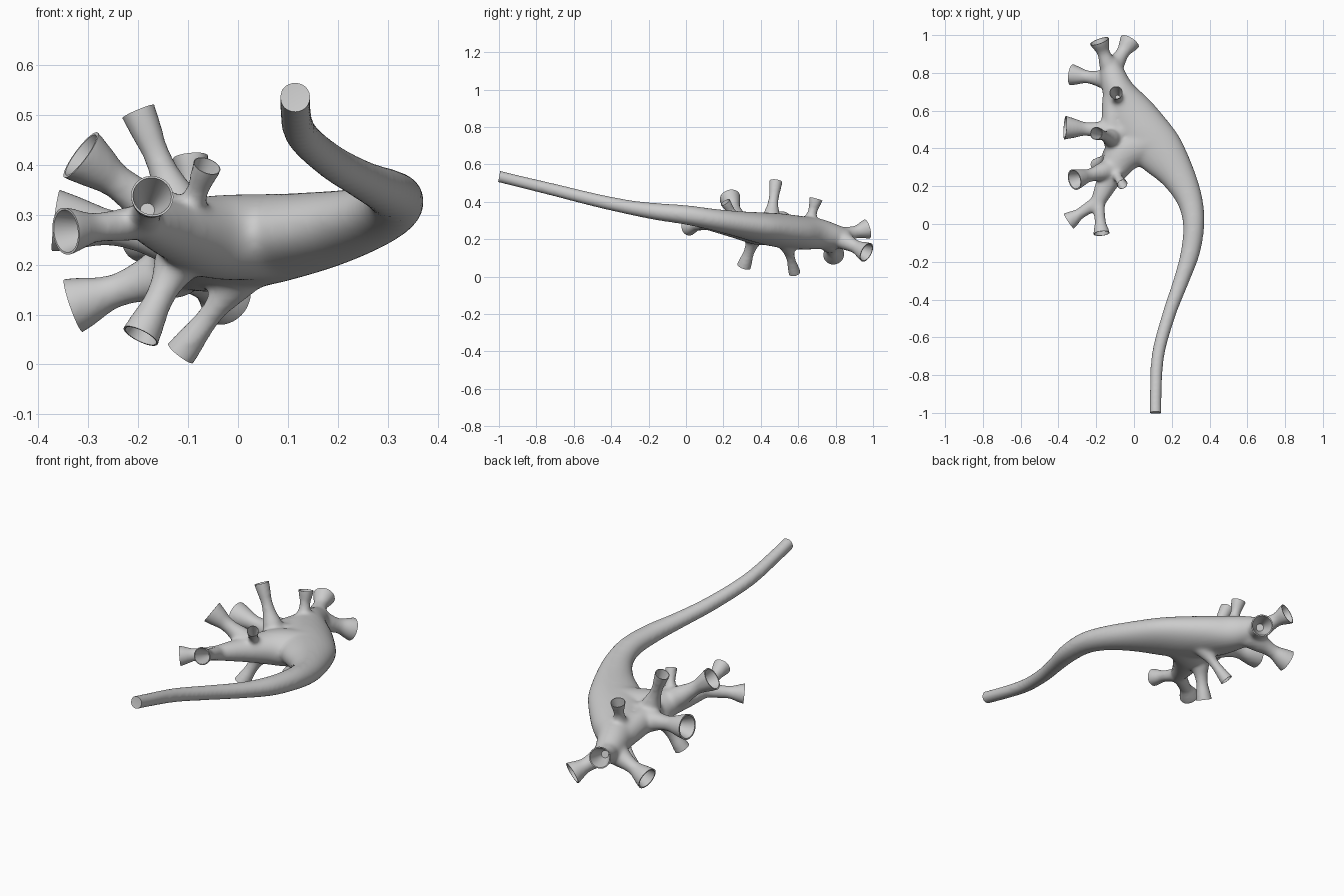
import bpy, bmesh, math
from mathutils import Vector

if "Cube" in bpy.data.objects:
    bpy.data.objects.remove(bpy.data.objects["Cube"])

SEG = 28


def ring(bm, c, side, up, a, b):
    return [bm.verts.new(c + side * (a * math.cos(2 * math.pi * i / SEG))
                         + up * (b * math.sin(2 * math.pi * i / SEG))) for i in range(SEG)]


def skin(bm, rings):
    faces = [bm.faces.new(rings[0][::-1]), bm.faces.new(rings[-1])]
    for r, s in zip(rings, rings[1:]):
        for i in range(SEG):
            j = (i + 1) % SEG
            faces.append(bm.faces.new((r[i], r[j], s[j], s[i])))
    bmesh.ops.recalc_face_normals(bm, faces=faces)


def frame(t):
    side = t.cross(Vector((0, 0, 1)))
    side = side.normalized() if side.length > 0.05 else Vector((1, 0, 0))
    return side, side.cross(t).normalized()


def spline(pts, steps=6):
    p = [Vector(q) for q in pts]
    p = [p[0] * 2 - p[1]] + p + [p[-1] * 2 - p[-2]]
    out = []
    for a, b, c, d in zip(p, p[1:], p[2:], p[3:]):
        for k in range(steps):
            t = k / steps
            out.append(0.5 * (2 * b + (c - a) * t + (2 * a - 5 * b + 4 * c - d) * t * t
                              + (3 * b - a - 3 * c + d) * t ** 3))
    return out + [p[-2]]


def tube(bm, pts):
    # each point: x, y, z, half width, half height
    s = spline(pts)
    rings = []
    for i, q in enumerate(s):
        t = (s[min(i + 1, len(s) - 1)] - s[max(i - 1, 0)])
        t = Vector(t[:3]).normalized()
        side, up = frame(t)
        rings.append(ring(bm, Vector(q[:3]), side, up, q[3], q[4]))
    skin(bm, rings)


def cutter(bm, tip, axis, r, depth):
    # flat trim disc outside the rim, hollow cone inside it
    side, up = frame(axis)
    prof = [(0.07, 1.4), (0, 1.4), (0, 0.86), (-depth * 0.5, 0.6), (-depth, 0.32)]
    skin(bm, [ring(bm, tip + axis * h, side, up, r * k, r * k) for h, k in prof])


def to_object(bm, name):
    me = bpy.data.meshes.new(name)
    bm.to_mesh(me)
    bm.free()
    ob = bpy.data.objects.new(name, me)
    bpy.context.collection.objects.link(ob)
    return ob


body, cuts = bmesh.new(), bmesh.new()

# long duct widening into the flattened basin
tube(body, [(.115, -1.05, .548, .032, .032), (.115, -.9, .511, .032, .032),
            (.128, -.69, .46, .034, .034), (.185, -.48, .408, .036, .036),
            (.25, -.3, .37, .042, .039), (.298, -.15, .347, .051, .046),
            (.316, 0, .33, .057, .052), (.294, .13, .308, .069, .057),
            (.23, .26, .285, .094, .067), (.14, .38, .265, .13, .08),
            (.05, .48, .25, .142, .09), (-.03, .6, .236, .125, .09),
            (-.085, .71, .228, .085, .082), (-.115, .8, .215, .066, .064),
            (-.125, .87, .205, .045, .045)])
cutter(cuts, Vector((.115, -1, .533)), Vector((0, -.98, .2)).normalized(), .045, .002)

# webbed inner edge of the basin, between the cups
tube(body, [(-.04, .33, .262, .06, .055), (-.09, .42, .26, .065, .065),
            (-.11, .52, .255, .06, .065), (-.105, .63, .24, .065, .065), (-.1, .74, .225, .06, .06)])

# lower main branch
tube(body, [(.1, .44, .258, .1, .085), (-.04, .38, .255, .1, .085),
            (-.12, .26, .268, .068, .062), (-.175, .15, .282, .046, .044),
            (-.2, .09, .288, .033, .033)])

# flared cups: start, tip, neck radius, rim radius, base widening
cups = [
    ((-.115, .82, .205), (-.022, .965, .13), .037, .057, 1.4),
    ((-.13, .82, .215), (-.183, .968, .255), .035, .055, 1.4),
    ((-.11, .76, .195), (-.33, .79, .118), .035, .058, 1.7),
    ((-.06, .49, .25), (-.365, .51, .288), .037, .064, 2),
    ((-.1, .45, .27), (-.2, .48, .507), .028, .037, 2),
    ((-.08, .65, .25), (-.095, .695, .415), .026, .038, 2),
    ((-.12, .29, .275), (-.315, .235, .42), .036, .058, 1.6),
    ((-.11, .29, .275), (-.062, .21, .398), .024, .031, 1.6),
    ((-.1, .38, .25), (-.195, .31, .057), .03, .04, 1.9),
    ((.03, .53, .21), (-.115, .58, .022), .025, .034, 2),
    ((-.19, .12, .285), (-.345, .015, .267), .031, .05, 1.15),
    ((-.19, .12, .285), (-.172, -.05, .337), .03, .045, 1.15),
]
for start, tip, neck, rim, wide in cups:
    a, b = Vector(start), Vector(tip)
    axis = (b - a).normalized()
    radii = [(0, neck * wide), (.25, neck * (1 + (wide - 1) * .65)), (.45, neck * (1 + (wide - 1) * .15)),
             (.65, neck), (.82, (neck + rim) / 2), (1, rim)]
    pts = [(*a.lerp(b, t), r, r) for t, r in radii]
    tube(body, pts + [(*(b + axis * .03), rim * 1.04, rim * 1.04)])
    cutter(cuts, b, axis, rim, .095)

pelvis = to_object(body, "basin_and_duct")
tool = to_object(cuts, "cup_cutters")
tool.hide_render = True

# fuse, soften the joints, then trim and hollow the cups
m = pelvis.modifiers.new("fuse", 'REMESH')
m.mode = 'VOXEL'
m.voxel_size = .008
m = pelvis.modifiers.new("soften", 'SMOOTH')
m.factor = .5
m.iterations = 22
m = pelvis.modifiers.new("hollow", 'BOOLEAN')
m.operation = 'DIFFERENCE'
m.solver = 'EXACT'
m.object = tool
bpy.context.view_layer.update()
dg = bpy.context.evaluated_depsgraph_get()
me = bpy.data.meshes.new_from_object(pelvis.evaluated_get(dg))
pelvis.modifiers.clear()
pelvis.data = me
bpy.data.objects.remove(tool)

bpy.ops.object.select_all(action='DESELECT')
pelvis.select_set(True)
bpy.context.view_layer.objects.active = pelvis
bpy.ops.object.shade_smooth_by_angle(angle=math.radians(40))
